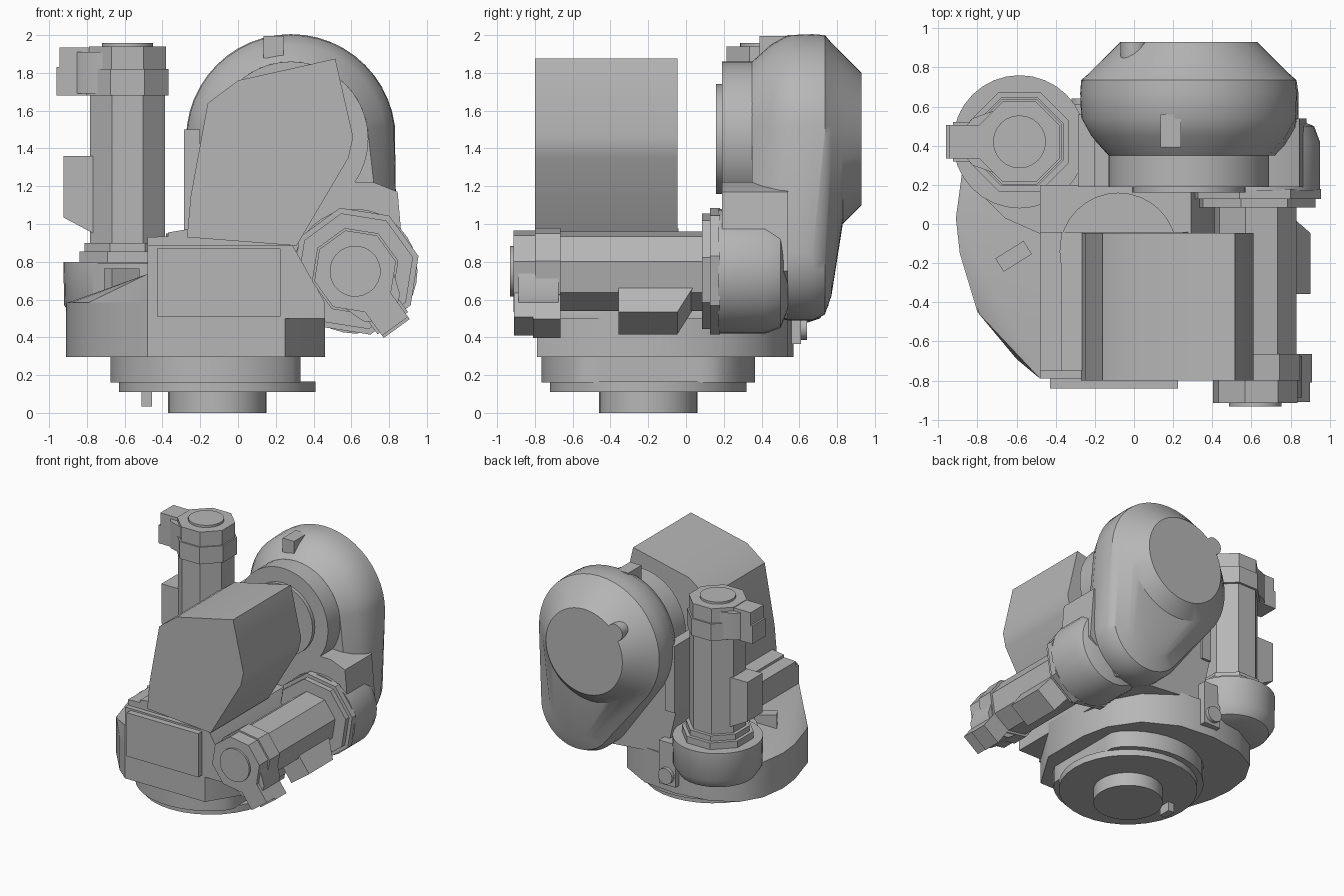
import bpy, bmesh, math
from mathutils import Matrix, Vector

if "Cube" in bpy.data.objects:
    bpy.data.objects.remove(bpy.data.objects["Cube"])

grey = bpy.data.materials.new("machine_grey")
grey.diffuse_color = (0.47, 0.47, 0.47, 1)
grey.use_nodes = True
grey.node_tree.nodes["Principled BSDF"].inputs["Base Color"].default_value = grey.diffuse_color


def finish(name, bm, matrix=None, angle=32):
    bmesh.ops.recalc_face_normals(bm, faces=bm.faces)
    if matrix is not None:
        bm.transform(matrix)
    mesh = bpy.data.meshes.new(name)
    bm.to_mesh(mesh)
    bm.free()
    mesh.materials.append(grey)
    for p in mesh.polygons:
        p.use_smooth = True
    mesh.set_sharp_from_angle(angle=math.radians(angle))
    ob = bpy.data.objects.new(name, mesh)
    bpy.context.collection.objects.link(ob)
    return ob


def loft(name, rings, matrix=None, angle=32):
    """Closed skin through rings of equal point count."""
    bm = bmesh.new()
    vs = [[bm.verts.new(p) for p in r] for r in rings]
    n = len(vs[0])
    for a, b in zip(vs, vs[1:]):
        for i in range(n):
            bm.faces.new((a[i], a[(i + 1) % n], b[(i + 1) % n], b[i]))
    bm.faces.new(vs[0][::-1])
    bm.faces.new(vs[-1])
    return finish(name, bm, matrix, angle)


def prism_z(name, outline, z0, z1, matrix=None):
    return loft(name, [[(x, y, z) for x, y in outline] for z in (z0, z1)], matrix)


def prism_y(name, outline, y0, y1):
    return loft(name, [[(x, y, z) for x, z in outline] for y in (y0, y1)])


def box(name, x, y, z, matrix=None):
    return prism_z(name, [(x[0], y[0]), (x[1], y[0]), (x[1], y[1]), (x[0], y[1])], *z, matrix)


def hull(name, points):
    bm = bmesh.new()
    for p in points:
        bm.verts.new(p)
    bmesh.ops.convex_hull(bm, input=bm.verts)
    bmesh.ops.dissolve_limit(bm, angle_limit=0.02, verts=bm.verts, edges=bm.edges)
    return finish(name, bm)


def circle(cx, cy, r, n=32, turn=0.0):
    return [(cx + r * math.cos(turn + math.tau * i / n),
             cy + r * math.sin(turn + math.tau * i / n)) for i in range(n)]


def lathe_z(name, cx, cy, profile, n=32, matrix=None):
    return loft(name, [[(x, y, z) for x, y in circle(cx, cy, r, n)] for r, z in profile], matrix)


def lathe_y(name, cx, cz, profile, n=32):
    return loft(name, [[(x, y, z) for x, z in circle(cx, cz, r, n)] for r, y in profile])


# --- turntable foot ---
lathe_z("spindle", -0.11, -0.20, [(0.26, 0), (0.26, 0.14)])
lathe_z("foot_flange", -0.11, -0.20, [(0.52, 0.11), (0.52, 0.165)])
ring = [(min(x, 0.33), y) for x, y in circle(-0.11, -0.20, 0.565, 40)]
prism_z("foot_ring", ring, 0.16, 0.30)
box("locating_key", (-0.51, -0.455), (-0.24, -0.14), (0.035, 0.12))

# --- carousel body ---
left_edge = [(-0.48, -0.79), (-0.60, -0.69), (-0.80, -0.45), (-0.89, -0.15),
             (-0.91, 0.03), (-0.88, 0.25), (-0.78, 0.42)]
body = left_edge + [(-0.58, 0.53), (-0.30, 0.57), (0.0, 0.54), (0.26, 0.40),
                    (0.41, 0.18), (0.46, -0.05), (0.46, -0.45), (0.25, -0.79)]
prism_z("carousel_body", body, 0.295, 0.585)
hull("side_ramp", [(x, y, 0.58) for x, y in left_edge] + [(-0.48, 0.42, 0.58)]
     + [(-0.48, -0.79, 0.735), (-0.48, 0.42, 0.735)])
prism_y("front_block", [(-0.48, 0.5), (0.46, 0.5), (0.46, 0.585), (0.29, 0.885), (-0.48, 0.885)],
        -0.79, 0.20)
box("front_plate", (-0.43, 0.225), (-0.84, -0.78), (0.51, 0.87))
prism_y("top_step", [(-0.48, 0.87), (0.28, 0.87), (0.25, 0.975), (-0.25, 0.975),
                     (-0.37, 0.955), (-0.37, 0.935), (-0.48, 0.93)], -0.75, -0.04)
lathe_z("round_boss", -0.08, -0.14, [(0.30, 0.85), (0.30, 0.95)])
prism_z("mount_web", [(-0.83, 0.2), (-0.66, 0.03), (-0.48, -0.05), (-0.2, 0.0), (-0.2, 0.5), (-0.7, 0.5)],
        0.55, 0.79)
lug_turn = Matrix.Translation((-0.615, -0.165, 0)) @ Matrix.Rotation(math.radians(32), 4, 'Z')
box("ramp_lug", (-0.085, 0.085), (-0.04, 0.04), (0.62, 0.765), lug_turn)

# --- rear connector box ---
box("connector_box", (-0.33, -0.18), (0.45, 0.61), (0.365, 0.72))
lathe_y("connector_knob", -0.255, 0.45, [(0.065, 0.60), (0.065, 0.64)], 16)

# --- counterweight hood ---
prism_y("hood", [(-0.27, 0.93), (0.31, 0.885), (0.585, 1.35), (0.61, 1.46), (0.515, 1.875),
                 (0.0, 1.76), (-0.16, 1.64), (-0.25, 1.15)], -0.80, -0.045)


# --- swing arm: outline wrapping a big upper and a smaller lower circle ---
def arm_ring(y, upper_r, lower_r, n=48):
    pts = []
    for i in range(n):
        d = Vector((math.cos(math.tau * i / n), math.sin(math.tau * i / n)))
        options = [Vector((0.28, 1.45)) + d * upper_r]
        if lower_r:
            options.append(Vector((0.48, 0.85)) + d * lower_r)
        p = max(options, key=lambda q: q.dot(d))
        pts.append((p.x, y, p.y))
    return pts


loft("arm_shell", [arm_ring(*s) for s in (
    (0.35, 0.41, 0.28), (0.45, 0.50, 0.34), (0.54, 0.55, 0.36), (0.67, 0.555, 0.36),
    (0.735, 0.55, 0.33), (0.77, 0.51, 0.23), (0.83, 0.45, 0), (0.93, 0.35, 0))])
lathe_y("arm_hub", 0.28, 1.45, [(0.41, 0.19), (0.41, 0.37)], 40)
lathe_y("hub_disc", 0.28, 1.45, [(0.29, 0.16), (0.29, 0.20)], 32)
prism_y("arm_bracket", [(-0.285, 0.95), (-0.28, 1.25), (0.72, 1.22), (0.845, 1.17), (0.86, 1.0),
                        (0.88, 0.75), (0.62, 0.5), (0.25, 0.54), (-0.2, 0.58)], 0.19, 0.54)
box("bracket_corner", (-0.285, -0.2), (0.19, 0.56), (0.95, 1.5))
box("arm_stop", (0.135, 0.24), (0.39, 0.56), (1.88, 1.995))
lathe_y("arm_plug", -0.0, 1.68, [(0.07, 0.80), (0.07, 0.93)], 16)


# --- drive motors: base at local origin, axis +z, socket towards +x ---
def motor(prefix, matrix, plate_r):
    def octagon(part, r, z0, z1):
        prism_z(prefix + part, circle(0, 0, r, 8, math.pi / 8), z0, z1, matrix)
    octagon("_plate", plate_r, 0.0, 0.055)
    octagon("_collar", plate_r - 0.03, 0.05, 0.10)
    octagon("_barrel", 0.216, 0.08, 0.90)
    octagon("_cap", 0.235, 0.88, 1.02)
    octagon("_cap_top", 0.222, 1.01, 1.14)
    lathe_z(prefix + "_end_disc", 0, 0, [(0.135, 1.13), (0.135, 1.158)], 24, matrix)
    # side terminal box with a sloped lower end
    loft(prefix + "_terminal_box", [[(0.18, y, 0.15), (0.34, y, 0.235), (0.34, y, 0.56),
                                     (0.18, y, 0.56)] for y in (-0.1, 0.1)], matrix)
    prism_z(prefix + "_socket_neck", [(0.1, -0.17), (0.24, -0.12), (0.28, -0.07), (0.28, 0.07),
                                      (0.24, 0.12), (0.1, 0.17)], 0.89, 1.11, matrix)
    box(prefix + "_socket", (0.2, 0.375), (-0.085, 0.085), (0.88, 1.03), matrix)
    box(prefix + "_socket_top", (0.2, 0.36), (-0.085, 0.085), (1.02, 1.135), matrix)


# upright motor and its round mount
lathe_z("upright_mount", -0.585, 0.42, [(0.20, 0.47), (0.29, 0.50), (0.335, 0.57), (0.34, 0.80)], 32)
motor("upright_motor", Matrix.Translation((-0.585, 0.42, 0.80)) @ Matrix.Rotation(math.pi, 4, 'Z'), 0.275)

# horizontal motor and its round mount
lathe_y("arm_mount", 0.62, 0.75, [(0.33, 0.17), (0.33, 0.42), (0.30, 0.50), (0.20, 0.54)], 32)
a = math.radians(-54)
c, s = math.cos(a), math.sin(a)
turn = Matrix(((c, -s, 0, 0.62), (0, 0, -0.96, 0.18), (s, c, 0, 0.75), (0, 0, 0, 1)))
motor("arm_motor", turn, 0.345)
